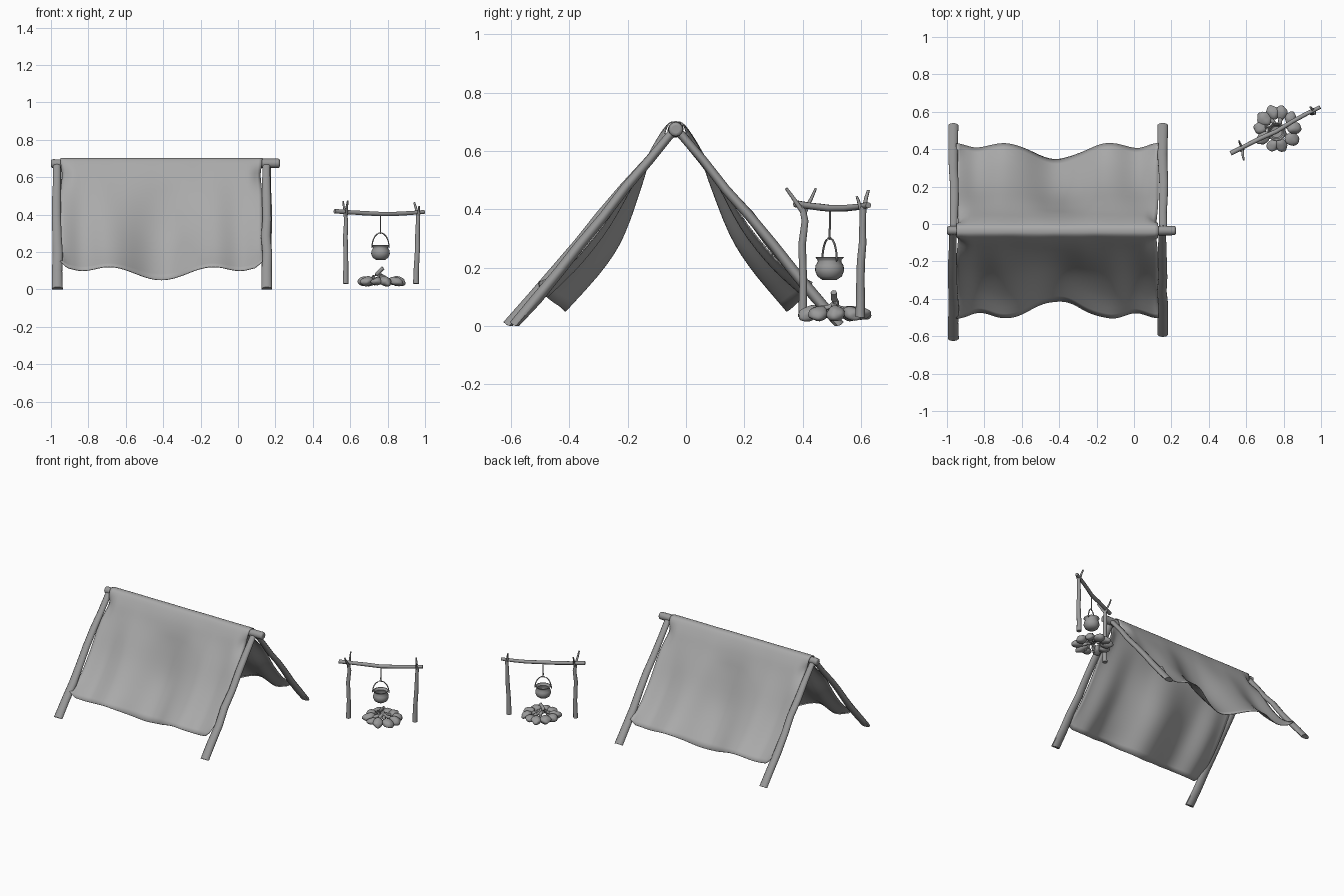
import bpy, bmesh, math, random
from mathutils import Vector, Matrix, noise

random.seed(4)
if "Cube" in bpy.data.objects:
    bpy.data.objects.remove(bpy.data.objects["Cube"], do_unlink=True)


def material(name, level):
    mat = bpy.data.materials.new(name)
    mat.use_nodes = True
    mat.diffuse_color = (level, level, level, 1)
    mat.node_tree.nodes["Principled BSDF"].inputs["Base Color"].default_value = (level, level, level, 1)
    return mat


CLOTH = material("cloth grey", 0.40)
WOOD = material("wood grey", 0.32)


def finish(name, bm, mat=WOOD, angle=50):
    bmesh.ops.recalc_face_normals(bm, faces=bm.faces)
    mesh = bpy.data.meshes.new(name)
    bm.to_mesh(mesh)
    bm.free()
    mesh.materials.append(mat)
    ob = bpy.data.objects.new(name, mesh)
    bpy.context.collection.objects.link(ob)
    bpy.ops.object.select_all(action='DESELECT')
    ob.select_set(True)
    bpy.context.view_layer.objects.active = ob
    bpy.ops.object.shade_smooth_by_angle(angle=math.radians(angle))
    return ob


def tube(bm, path, r0, r1, sides=10, wobble=0.0, squash=1.0, on_ground=False):
    """Tapered rod through the path points; squash flattens its section."""
    pts = [Vector(p) for p in path]
    rings = []
    for i, p in enumerate(pts):
        tan = (pts[min(i + 1, len(pts) - 1)] - pts[max(i - 1, 0)]).normalized()
        ref = Vector((1, 0, 0)) if abs(tan.x) < 0.8 else Vector((0, 0, 1))
        a = tan.cross(ref).normalized()
        b = tan.cross(a)
        r = r0 + (r1 - r0) * i / (len(pts) - 1)
        r *= 1 + wobble * random.uniform(-1, 1)
        ring = []
        for k in range(sides):
            t = math.tau * k / sides
            co = p + (a * math.cos(t) * squash + b * math.sin(t)) * r
            if on_ground:
                co.z = max(co.z, 0)
            ring.append(bm.verts.new(co))
        rings.append(ring)
    for lo, hi in zip(rings, rings[1:]):
        for k in range(sides):
            n = (k + 1) % sides
            bm.faces.new((lo[k], lo[n], hi[n], hi[k]))
    bm.faces.new(rings[0])
    bm.faces.new(rings[-1])


def branch(start, end, n=7, bend=0.005):
    """Points from start to end, slightly crooked in between."""
    a, b = Vector(start), Vector(end)
    out = []
    for i in range(n + 1):
        t = i / n
        off = Vector([random.uniform(-bend, bend) for _ in range(3)])
        out.append(a.lerp(b, t) + off * math.sin(math.pi * t))
    return out


def rod(name, start, end, r0, r1, **kw):
    bm = bmesh.new()
    tube(bm, branch(start, end), r0, r1, wobble=0.05, **kw)
    return finish(name, bm)


# Tent frame: ridge pole with rounded ends and four slanted legs
RIDGE_Y = -0.035
ridge = rod("ridge_pole", (-1.0, RIDGE_Y, 0.672), (0.224, RIDGE_Y, 0.674), 0.023, 0.026, sides=12)
soft = ridge.modifiers.new("rounded_ends", 'BEVEL')
soft.width = 0.01
soft.segments = 3
soft.limit_method = 'ANGLE'
soft.angle_limit = math.radians(60)
for side, x, front_y in (("right", -0.966, -0.61), ("left", 0.154, -0.588)):
    rod(f"{side}_front_leg", (x, front_y, 0.0), (x - 0.002, -0.05, 0.66),
        0.031, 0.021, squash=0.68, on_ground=True)
    rod(f"{side}_back_leg", (x, 0.525, 0.0), (x + 0.002, -0.02, 0.66),
        0.029, 0.021, squash=0.68, on_ground=True)

# Tent cloth: hanging profiles (distance from ridge, height) at fold and at crest
FOLD = [(0, .70), (.025, .692), (.06, .64), (.09, .57), (.12, .48), (.185, .31), (.26, .19), (.38, .05)]
CREST = [(0, .70), (.025, .692), (.062, .64), (.1, .575), (.16, .48), (.25, .34), (.36, .21), (.467, .12)]
SWAY = [(0, 1), (0.52, 0), (0.78, 0.3), (1, 0)]


def sway(t):
    t = min(abs(t), 1)
    for (a, va), (b, vb) in zip(SWAY, SWAY[1:]):
        if t <= b:
            s = (1 - math.cos(math.pi * (t - a) / (b - a))) / 2
            return va + (vb - va) * s


def along(profile, t):
    """Smooth point at t (0..1) on a profile (Catmull-Rom)."""
    n = len(profile) - 1
    i = min(int(t * n), n - 1)
    f = t * n - i
    p0, p1, p2, p3 = [Vector(profile[max(0, min(n, j))]) for j in range(i - 1, i + 3)]
    return 0.5 * (2 * p1 + (p2 - p0) * f + (2 * p0 - 5 * p1 + 4 * p2 - p3) * f ** 2
                  + (3 * p1 - p0 - 3 * p2 + p3) * f ** 3)


bm = bmesh.new()
COLS, ROWS = 56, 24
grid = []
for i in range(COLS + 1):
    t = -1 + 2 * i / COLS
    w = sway(t)
    col = []
    for j in range(-ROWS, ROWS + 1):
        v = abs(j) / ROWS
        sign = 1 if j > 0 else -1
        p = along(CREST, v).lerp(along(FOLD, v), w)
        x = -0.41 + 0.54 * t
        # side edge tucked in below the ridge, and soft wrinkles
        edge = max(0, (abs(t) - 0.88) / 0.12)
        tuck = math.exp(-((v - 0.36) / 0.12) ** 2) * edge
        x -= math.copysign(0.01 * tuck, t)
        d = p.x - 0.035 * tuck
        d += 0.012 * v * noise.noise((x * 7, sign * 3.0, v * 2))
        hem = 0.03 * max(0, v - 0.85) / 0.15 * max(0, (abs(t) - 0.94) / 0.06)
        col.append(bm.verts.new((x, RIDGE_Y + sign * d, p.y + hem)))
    grid.append(col)
for a, b in zip(grid, grid[1:]):
    for k in range(2 * ROWS):
        bm.faces.new((a[k], a[k + 1], b[k + 1], b[k]))
cloth = finish("tent_cloth", bm, CLOTH, 70)
solid = cloth.modifiers.new("thickness", 'SOLIDIFY')
solid.thickness = 0.004
solid.offset = 0

# Cooking rack: forked posts and crossbar
bm = bmesh.new()
tube(bm, [(.575, .40, .03), (.577, .402, .15), (.574, .398, .28), (.578, .408, .36), (.574, .398, .41)],
     0.015, 0.010, wobble=0.05)
tube(bm, branch((.576, .405, .385), (.587, .343, .472), 3, .002), 0.009, 0.005, 8)
tube(bm, branch((.576, .405, .385), (.562, .445, .472), 3, .002), 0.008, 0.004, 8)
finish("right_forked_post", bm)
bm = bmesh.new()
tube(bm, branch((.952, .597, .03), (.964, .607, .41), 6, .003), 0.016, 0.011, wobble=0.05)
tube(bm, branch((.963, .605, .39), (.942, .625, .465), 3, .002), 0.009, 0.005, 8)
tube(bm, branch((.963, .605, .39), (.968, .585, .445), 3, .002), 0.008, 0.004, 8)
finish("left_forked_post", bm)
bm = bmesh.new()
tube(bm, [(.517, .378, .418), (.60, .42, .412), (.68, .46, .407), (.76, .495, .403),
          (.85, .55, .404), (.92, .588, .408), (.995, .625, .414)], 0.012, 0.011, wobble=0.08)
finish("crossbar", bm)

# Hanging pot, handle and hook
CX, CY = 0.762, 0.492
PROFILE = [(0, .157), (.025, .158), (.042, .17), (.05, .19), (.048, .207), (.04, .221), (.042, .228),
           (.05, .237), (.045, .237), (.036, .224), (.043, .205), (.044, .188), (.03, .167), (0, .164)]
bm = bmesh.new()
verts = [bm.verts.new((CX + r, CY, z)) for r, z in PROFILE]
edges = [bm.edges.new(e) for e in zip(verts, verts[1:])]
bmesh.ops.spin(bm, geom=verts + edges, cent=(CX, CY, 0), axis=(0, 0, 1),
               angle=math.tau, steps=24, use_duplicate=False)
bmesh.ops.remove_doubles(bm, verts=bm.verts, dist=0.0005)
finish("cooking_pot", bm)
bm = bmesh.new()
arch = [(CX + 0.046 * math.cos(a), CY + 0.025 * math.cos(a), 0.222 + 0.08 * math.sin(a))
        for a in [math.pi * i / 16 for i in range(17)]]
tube(bm, arch, 0.0035, 0.0035, 6)
finish("pot_handle", bm)
bm = bmesh.new()
tube(bm, branch((CX, CY, 0.295), (CX, CY + .003, 0.41), 4, .001), 0.0035, 0.0035, 6)
finish("pot_hook", bm)

# Fire: ring of uneven stones and a loose heap of sticks
FX, FY = 0.765, 0.508
COUNT = 10
for i in range(COUNT):
    a = math.tau * i / COUNT + random.uniform(-.08, .08)
    ring = random.uniform(0.085, 0.098)
    size = Vector((random.uniform(.032, .042), random.uniform(.028, .036), random.uniform(.02, .026)))
    bm = bmesh.new()
    bmesh.ops.create_icosphere(bm, subdivisions=3, radius=1)
    for v in bm.verts:
        v.co *= 1 + 0.2 * noise.noise(v.co * 1.2 + Vector((i * 5, 0, 0)))
    place = (Matrix.Translation((FX + ring * math.cos(a), FY + ring * math.sin(a), 0.043))
             @ Matrix.Rotation(a + random.uniform(-.5, .5), 4, 'Z')
             @ Matrix.Rotation(random.uniform(-.1, .4), 4, 'Y') @ Matrix.Diagonal((*size, 1)))
    bmesh.ops.transform(bm, matrix=place, verts=bm.verts)
    finish(f"fire_stone_{i + 1}", bm)
for i in range(7):
    a = math.tau * i / 7 + 0.3
    c, s = math.cos(a), math.sin(a)
    top = 0.115 if i == 3 else random.uniform(0.06, 0.085)
    rod(f"fire_stick_{i + 1}", (FX + .075 * c, FY + .075 * s, 0.035),
        (FX - .012 * c, FY - .012 * s, top), 0.012, 0.01, sides=8)
